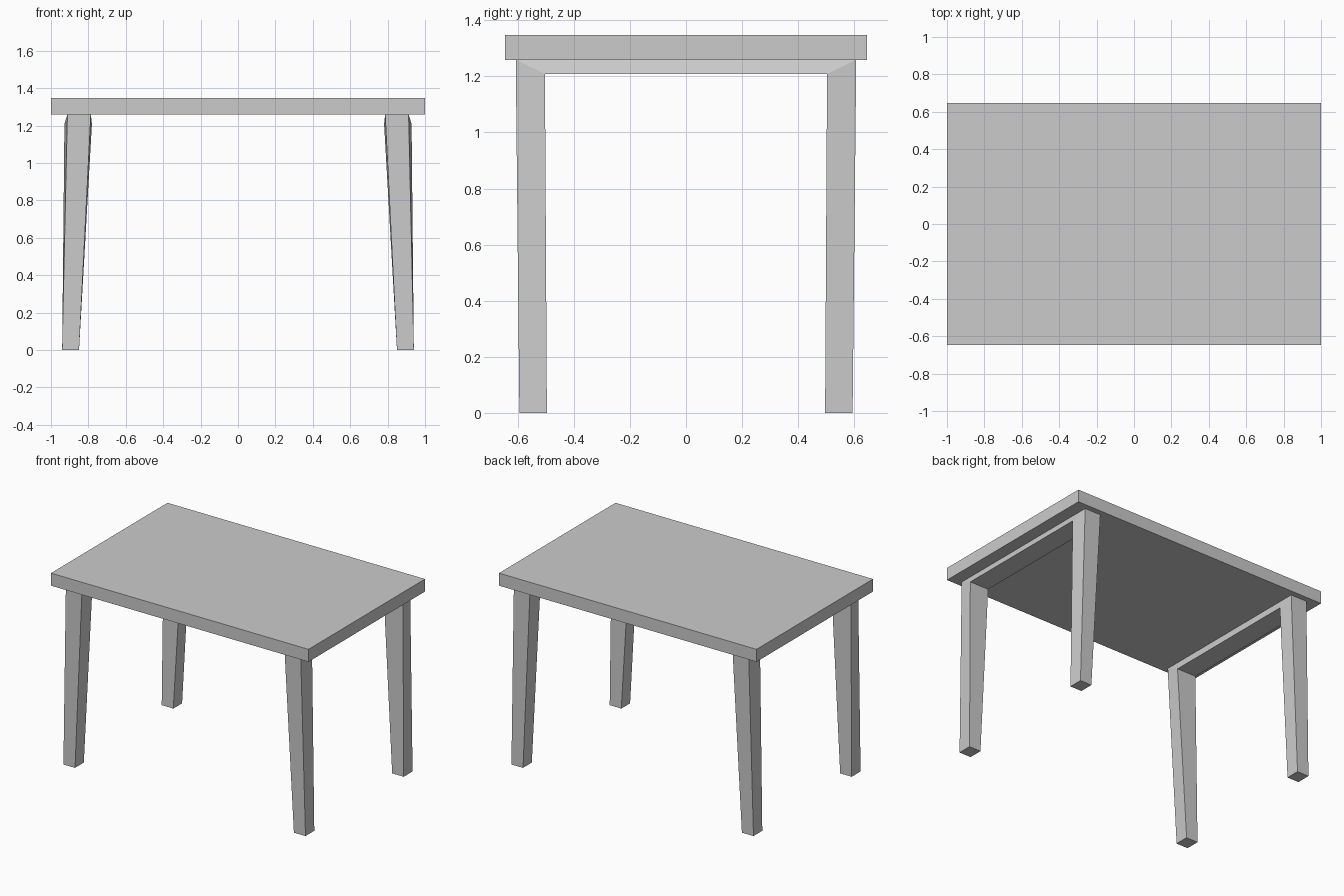
import bpy
import bmesh

if "Cube" in bpy.data.objects:
    bpy.data.objects.remove(bpy.data.objects["Cube"])

# One plain grey for the whole table
grey = bpy.data.materials.new("light_grey")
grey.use_nodes = True
colour = (0.6, 0.6, 0.6, 1)
grey.diffuse_color = colour
grey.node_tree.nodes["Principled BSDF"].inputs["Base Color"].default_value = colour


def finish(bm, name):
    bmesh.ops.recalc_face_normals(bm, faces=bm.faces)
    mesh = bpy.data.meshes.new(name)
    bm.to_mesh(mesh)
    bm.free()
    mesh.materials.append(grey)
    obj = bpy.data.objects.new(name, mesh)
    bpy.context.collection.objects.link(obj)
    return obj


# Table top slab
bm = bmesh.new()
bmesh.ops.create_cube(bm, size=1)
bmesh.ops.scale(bm, vec=(2, 1.292, 0.088), verts=bm.verts)
bmesh.ops.translate(bm, vec=(0, 0, 1.303), verts=bm.verts)
finish(bm, "table_top")

# Cross-sections of a leg: foot, and the mitred corner where it meets the rail
FOOT = [(0.85, 0.594, 0), (0.94, 0.594, 0), (0.94, 0.496, 0), (0.85, 0.496, 0)]
MITRE = [(0.787, 0.607, 1.259), (0.912, 0.607, 1.259),
         (0.928, 0.503, 1.209), (0.781, 0.503, 1.209)]


def leg_frame(name, side):
    """Two tapered legs joined by a rail, lofted as one continuous arch."""
    bm = bmesh.new()
    rings = []
    for section, end in ((FOOT, -1), (MITRE, -1), (MITRE, 1), (FOOT, 1)):
        rings.append([bm.verts.new((side * x, end * y, z)) for x, y, z in section])
    for a, b in zip(rings, rings[1:]):
        for i in range(4):
            j = (i + 1) % 4
            bm.faces.new((a[i], a[j], b[j], b[i]))
    bm.faces.new(rings[0])
    bm.faces.new(rings[-1])
    finish(bm, name)


leg_frame("left_leg_frame", 1)
leg_frame("right_leg_frame", -1)
